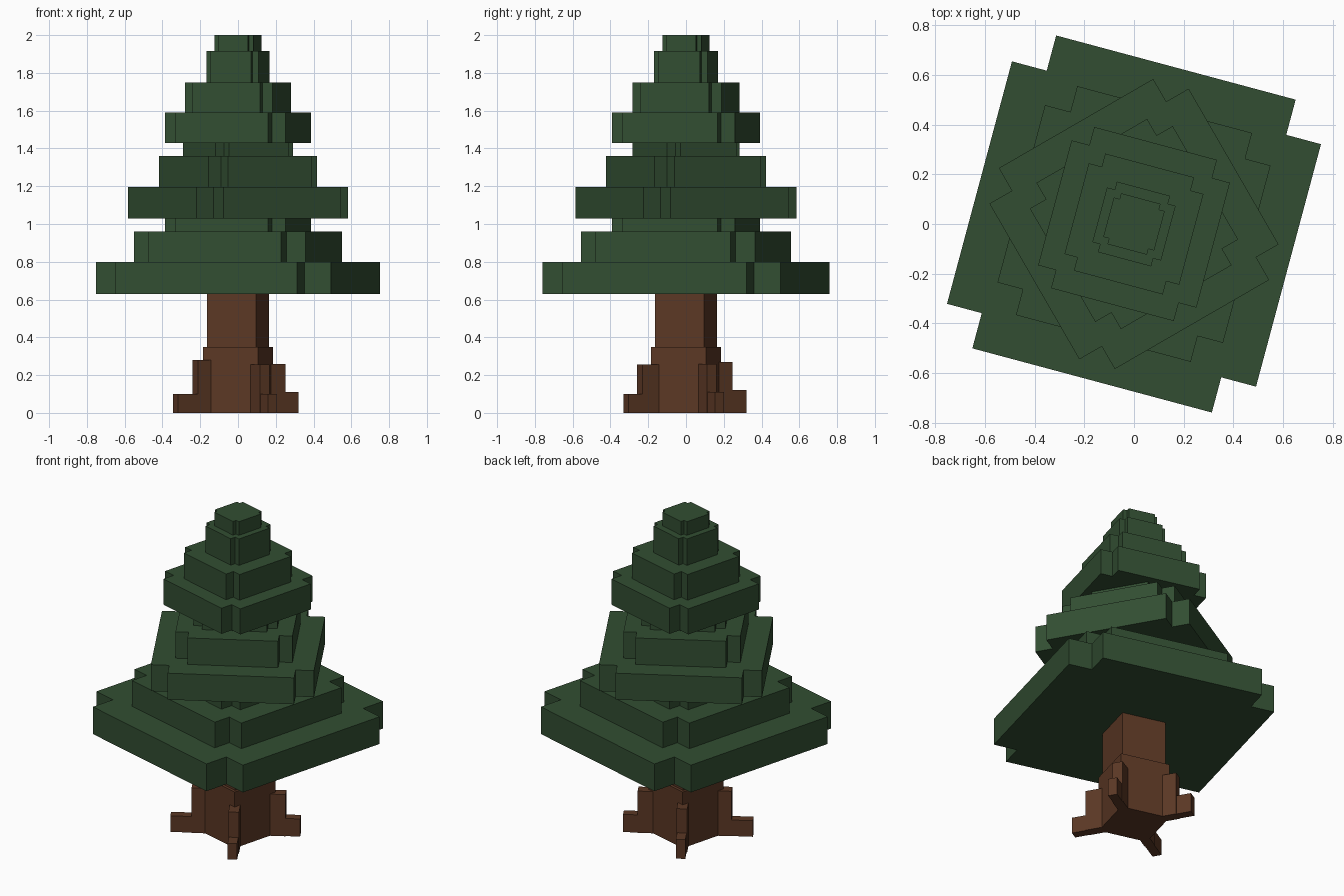
import bpy, bmesh, math
from mathutils import Matrix

if "Cube" in bpy.data.objects:
    bpy.data.objects.remove(bpy.data.objects["Cube"])


def material(name, rgb):
    m = bpy.data.materials.new(name)
    m.diffuse_color = (*rgb, 1)
    m.use_nodes = True
    m.node_tree.nodes["Principled BSDF"].inputs["Base Color"].default_value = m.diffuse_color
    return m


GREEN = material("pine green", (0.032, 0.076, 0.032))
BROWN = material("bark brown", (0.105, 0.039, 0.0178))


def prism(name, outline, z0, z1, degrees, mat):
    """Extrude a flat outline from z0 to z1, turned about the z axis."""
    bm = bmesh.new()
    face = bm.faces.new([bm.verts.new((x, y, z0)) for x, y in outline])
    ext = bmesh.ops.extrude_face_region(bm, geom=[face], use_keep_orig=True)
    top = [v for v in ext["geom"] if isinstance(v, bmesh.types.BMVert)]
    bmesh.ops.translate(bm, verts=top, vec=(0, 0, z1 - z0))
    bmesh.ops.rotate(bm, verts=bm.verts, matrix=Matrix.Rotation(math.radians(degrees), 3, 'Z'))
    bmesh.ops.recalc_face_normals(bm, faces=bm.faces)
    mesh = bpy.data.meshes.new(name)
    bm.to_mesh(mesh)
    bm.free()
    mesh.materials.append(mat)
    ob = bpy.data.objects.new(name, mesh)
    bpy.context.collection.objects.link(ob)


def rect(x0, x1, y0, y1):
    return [(x0, y0), (x1, y0), (x1, y1), (x0, y1)]


def notched(ax, ay, bx, by):
    """Square with a notch cut from each corner."""
    return [(ax, -by), (ax, by), (bx, by), (bx, ay), (-bx, ay), (-bx, by),
            (-ax, by), (-ax, -by), (-bx, -by), (-bx, -ay), (bx, -ay), (bx, -by)]


# Foliage tiers: bottom, top, reach in x and y, turn
tiers = [
    (0.63, 0.80, 0.644, 0.652, -15),
    (0.80, 0.96, 0.470, 0.477, -15),
    (0.96, 1.03, 0.330, 0.336, -15),
    (1.03, 1.195, 0.463, 0.467, 30),
    (1.195, 1.36, 0.332, 0.340, 30),
    (1.36, 1.43, 0.238, 0.222, 30),
    (1.43, 1.59, 0.330, 0.336, -15),
    (1.59, 1.75, 0.239, 0.244, -15),
    (1.75, 1.915, 0.143, 0.147, -15),
    (1.915, 2.0, 0.106, 0.106, -15),
]
for i, (z0, z1, ax, ay, turn) in enumerate(tiers, 1):
    prism(f"foliage_tier_{i}", notched(ax, ay, ax * 0.775, ay * 0.775), z0, z1, turn, GREEN)

# Trunk in two thicknesses
for name, h, z0, z1 in (("trunk_base", 0.151, 0, 0.35), ("trunk_upper", 0.135, 0.35, 0.63)):
    prism(name, rect(-h, h, -h, h), z0, z1, -15, BROWN)

# Stepped roots at the trunk corners: turn, high reach, high top, low reach, low top
roots = [
    ("right", 30, 0.272, 0.26, 0.355, 0.11),
    ("back", 120, 0.266, 0.27, 0.355, 0.12),
    ("left", 210, 0.261, 0.28, 0.382, 0.10),
    ("front", 300, 0.283, 0.257, 0.366, 0.10),
]
for side, turn, r1, h1, r2, h2 in roots:
    prism(f"{side}_root_high", rect(0.14, r1, -0.03, 0.03), 0, h1, turn, BROWN)
    prism(f"{side}_root_low", rect(0.14, r2, -0.027, 0.027), 0, h2, turn, BROWN)
